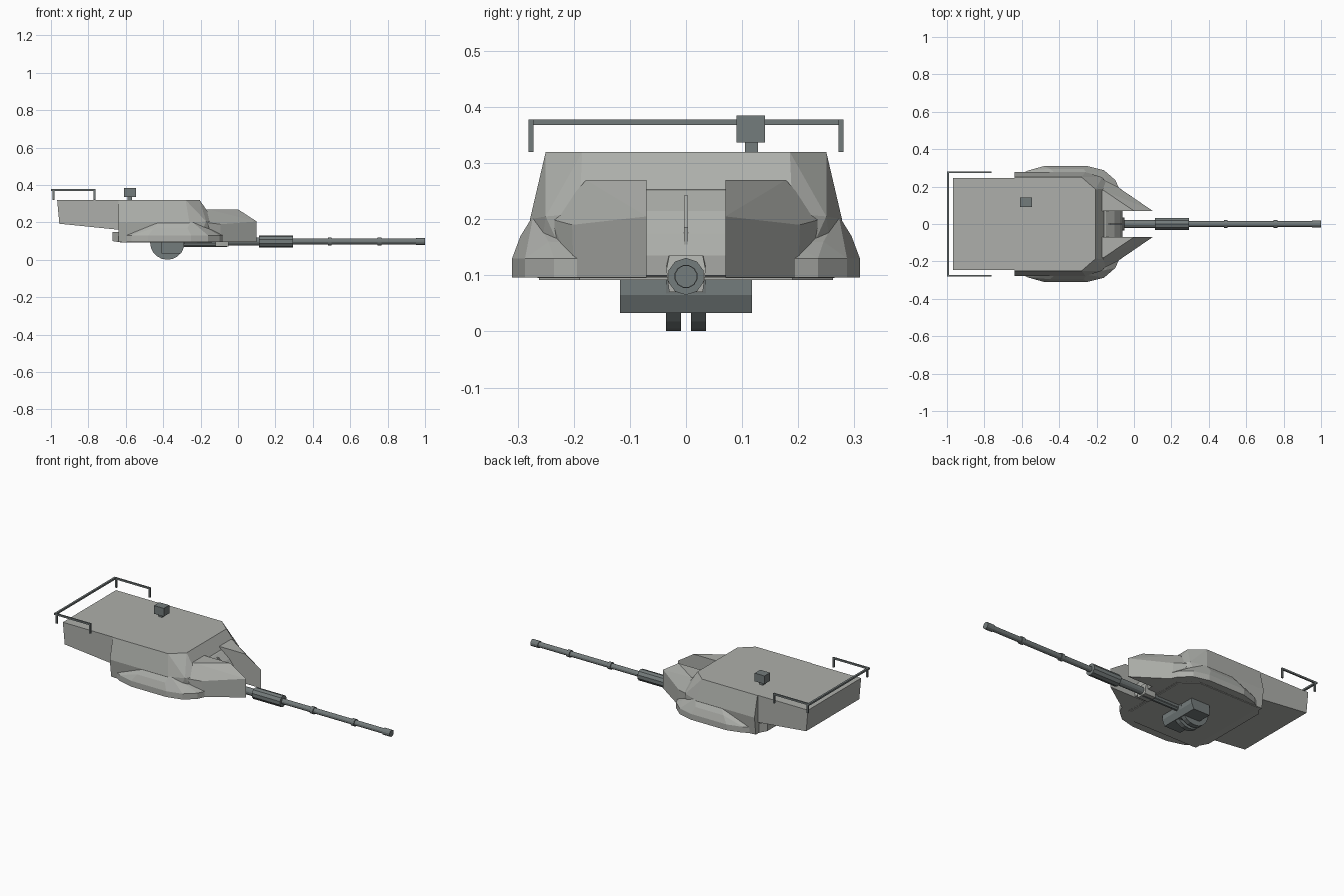
import bpy, bmesh, math
from mathutils import Matrix


def material(name, color):
    m = bpy.data.materials.new(name)
    m.diffuse_color = (*color, 1)
    return m


ARMOUR = material("light grey armour", (0.42, 0.43, 0.405))
STEEL = material("dark grey steel", (0.175, 0.2, 0.2))


def finish(bm, name, mat):
    bmesh.ops.recalc_face_normals(bm, faces=bm.faces)
    me = bpy.data.meshes.new(name)
    bm.to_mesh(me)
    bm.free()
    me.materials.append(mat)
    ob = bpy.data.objects.new(name, me)
    bpy.context.collection.objects.link(ob)
    return ob


def hull(name, pts, mat, mirror=False):
    """Convex faceted solid; mirror adds the same points at -y."""
    bm = bmesh.new()
    pts = list(pts) + ([(x, -y, z) for x, y, z in pts] if mirror else [])
    for p in pts:
        bm.verts.new(p)
    res = bmesh.ops.convex_hull(bm, input=bm.verts)
    loose = [v for v in bm.verts if not v.link_faces]
    bmesh.ops.delete(bm, geom=loose, context='VERTS')
    bmesh.ops.dissolve_limit(bm, angle_limit=0.02, verts=bm.verts, edges=bm.edges)
    return finish(bm, name, mat)


def box(name, x, y, z, mat):
    return hull(name, [(a, b, c) for a in x for b in y for c in z], mat)


def pair(name, pts, mat):
    for side, s in (("left", 1), ("right", -1)):
        hull(f"{side}_{name}", [(x, y * s, z) for x, y, z in pts], mat)


def tube(name, x0, x1, r, sides=12, z=0.098):
    """Cylinder along x."""
    bm = bmesh.new()
    rot = Matrix.Translation(((x0 + x1) / 2, 0, z)) @ Matrix.Rotation(math.pi / 2, 4, 'Y')
    bmesh.ops.create_cone(bm, cap_ends=True, segments=sides, radius1=r, radius2=r,
                          depth=x1 - x0, matrix=rot @ Matrix.Rotation(math.pi / sides, 4, 'Z'))
    return finish(bm, name, STEEL)


# Main turret shell, with sloped sides and bevelled front corners
hull("turret_body", [
    (-0.64, 0.25, 0.32), (-0.28, 0.25, 0.32), (-0.205, 0.185, 0.32),
    (-0.64, 0.278, 0.2), (-0.26, 0.278, 0.2), (-0.17, 0.25, 0.205), (-0.13, 0.19, 0.21),
    (-0.64, 0.265, 0.095), (-0.22, 0.265, 0.095), (-0.13, 0.2, 0.095)], ARMOUR, True)

# Rear storage bustle
hull("rear_bustle", [
    (-0.967, 0.247, 0.32), (-0.6, 0.247, 0.32),
    (-0.955, 0.247, 0.193), (-0.6, 0.247, 0.157)], ARMOUR, True)

# Base plate and rear lip
hull("base_plate", [
    (-0.67, 0.2, 0.15), (-0.67, 0.2, 0.1), (-0.62, 0.262, 0.15), (-0.62, 0.262, 0.092),
    (-0.22, 0.262, 0.092), (-0.14, 0.19, 0.092), (-0.22, 0.262, 0.15), (-0.14, 0.19, 0.15)],
    ARMOUR, True)

# Wedge cheeks either side of the gun
pair("cheek", [
    (-0.22, 0.07, 0.096), (0.1, 0.07, 0.096), (0.1, 0.07, 0.205),
    (0.0, 0.07, 0.27), (-0.17, 0.07, 0.27), (-0.16, 0.178, 0.27), (-0.2, 0.178, 0.27),
    (-0.17, 0.24, 0.2), (-0.095, 0.203, 0.19), (-0.09, 0.2, 0.096), (-0.2, 0.24, 0.096)], ARMOUR)

# Side armour blisters: a lower skirt with a sloped upper tier
skirt = [(-0.6, 0.268), (-0.57, 0.285), (-0.48, 0.31), (-0.25, 0.31),
         (-0.16, 0.287), (-0.1, 0.235), (-0.075, 0.18)]
blister = [(x, y, 0.096) for x, y in skirt] + [(x, y, 0.13) for x, y in skirt]
blister += [(-0.45, 0.295, 0.17), (-0.27, 0.295, 0.17),
            (-0.42, 0.272, 0.207), (-0.25, 0.272, 0.207),
            (-0.12, 0.19, 0.158), (-0.15, 0.245, 0.16),
            (-0.5, 0.2, 0.096), (-0.2, 0.17, 0.096), (-0.5, 0.22, 0.19), (-0.2, 0.18, 0.19)]
pair("side_blister", blister, ARMOUR)

# Curved mantlet, central sight blade and barrel collar
hull("mantlet", [(x, 0.071, z) for x, z in (
    (-0.2, 0.265), (-0.15, 0.25), (-0.105, 0.215), (-0.075, 0.175),
    (-0.062, 0.135), (-0.065, 0.1), (-0.2, 0.096))], ARMOUR, True)
hull("mantlet_blade", [
    (-0.14, 0.004, 0.24), (-0.125, 0.004, 0.242), (-0.065, 0.004, 0.185),
    (-0.07, 0.004, 0.14), (-0.13, 0.004, 0.14)], ARMOUR, True)
hull("barrel_collar", [
    (-0.12, 0.035, 0.14), (-0.056, 0.03, 0.135), (-0.05, 0.035, 0.11),
    (-0.05, 0.03, 0.07), (-0.12, 0.03, 0.07)], ARMOUR, True)

# Gun barrel with evacuator, rings and muzzle
tube("barrel_root", -0.38, 0.12, 0.021)
tube("cradle_tube", -0.3, -0.06, 0.014, 8, 0.082)
tube("barrel", 0.1, 0.98, 0.0155)
tube("evacuator", 0.112, 0.294, 0.033, 10)
for i, x in enumerate((0.49, 0.757)):
    tube(f"barrel_ring_{i + 1}", x - 0.01, x + 0.01, 0.021)
tube("muzzle", 0.952, 1.0, 0.02)

# Breech block below the base
hull("breech_block", [
    (-0.41, 0.118, 0.1), (-0.29, 0.118, 0.1), (-0.29, 0.118, 0.065), (-0.41, 0.118, 0.033),
    (-0.305, 0.118, 0.033)], STEEL, True)

# Twin elevation discs under the breech
for side, s in (("left", 1), ("right", -1)):
    bm = bmesh.new()
    bmesh.ops.create_cone(bm, cap_ends=True, segments=20, radius1=0.092, radius2=0.092, depth=0.027,
                          matrix=Matrix.Translation((-0.378, s * 0.0225, 0.0925)) @
                          Matrix.Rotation(math.pi / 2, 4, 'X'))
    finish(bm, f"{side}_elevation_disc", STEEL)

# Roof sight on a short stem
box("sight_stem", (-0.59, -0.568), (0.105, 0.128), (0.315, 0.345), STEEL)
box("sight_head", (-0.61, -0.546), (0.09, 0.141), (0.337, 0.385), STEEL)

# Roof rail around the bustle
box("rail_rear_bar", (-1.0, -0.988), (-0.28, 0.28), (0.368, 0.378), STEEL)
for side, s in (("left", 1), ("right", -1)):
    y = (s * 0.272, s * 0.281)
    box(f"{side}_rail_bar", (-1.0, -0.763), y, (0.368, 0.378), STEEL)
    box(f"{side}_rail_front_leg", (-0.773, -0.763), y, (0.32, 0.372), STEEL)
    box(f"{side}_rail_rear_leg", (-0.992, -0.98), y, (0.32, 0.372), STEEL)
